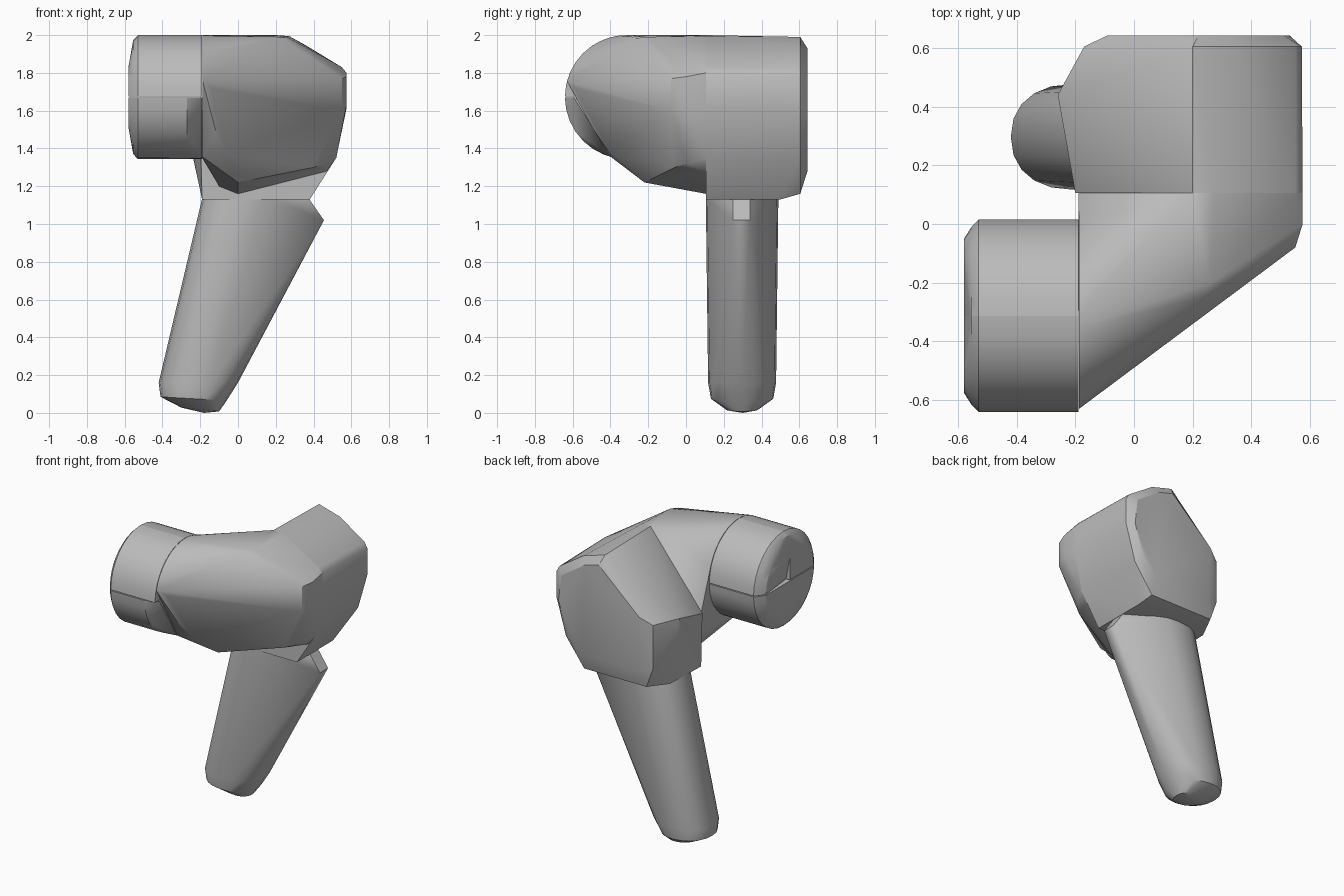
import bpy, bmesh
from math import sin, cos, pi, radians, copysign

cube = bpy.data.objects.get("Cube")
if cube:
    bpy.data.objects.remove(cube, do_unlink=True)

grey = bpy.data.materials.new("plain_grey")
grey.use_nodes = True
colour = (0.5, 0.5, 0.5, 1)
grey.diffuse_color = colour
grey.node_tree.nodes["Principled BSDF"].inputs["Base Color"].default_value = colour


def hull(name, points, angle=30):
    """Convex solid wrapped around a set of points."""
    bm = bmesh.new()
    for p in points:
        bm.verts.new(p)
    res = bmesh.ops.convex_hull(bm, input=bm.verts[:])
    junk = {g for g in res["geom_interior"] + res["geom_unused"]
            if isinstance(g, bmesh.types.BMVert)}
    bmesh.ops.delete(bm, geom=list(junk), context="VERTS")
    bmesh.ops.dissolve_limit(bm, angle_limit=radians(1), verts=bm.verts[:], edges=bm.edges[:])
    bmesh.ops.recalc_face_normals(bm, faces=bm.faces[:])
    me = bpy.data.meshes.new(name)
    bm.to_mesh(me)
    bm.free()
    me.materials.append(grey)
    ob = bpy.data.objects.new(name, me)
    bpy.context.collection.objects.link(ob)
    bpy.ops.object.select_all(action="DESELECT")
    ob.select_set(True)
    bpy.context.view_layer.objects.active = ob
    bpy.ops.object.shade_smooth_by_angle(angle=radians(angle))


# Nozzle axis, radius and half the seam between its halves
NY, NZ, NR, GAP = -0.313, 1.672, 0.328, 0.003


def arc(x, r, start, end, n, low=-1, high=1):
    """Arc in the yz plane around the nozzle axis, with its height clamped."""
    angles = [radians(start + (end - start) * i / n) for i in range(n + 1)]
    return [(x, NY + r * cos(a), NZ + min(max(r * sin(a), low), high)) for a in angles]


def nozzle_piece(name, start, end, n, core, inner_start):
    lower = start == 180
    low, high = (-1, -GAP) if lower else (GAP, 1)
    pts = arc(-0.19, NR, inner_start, end, n, low, high)
    for x, r in ((-0.27, 1), (-0.53, 1), (-0.555, 0.92)):
        pts += arc(x, r * NR, start, end, n, low, high)
    pts += arc(-0.58, 0.8 * NR, start, end, n, max(low, -0.16), min(high, 0.16))
    seam = NZ - GAP if lower else NZ + GAP
    pts += [(x, NY, seam) for x in (-0.19, core)]
    if lower:
        pts.append((-0.19, NY - 0.28, seam))
    hull(name, pts)


# Nozzle: lower half trimmed by the elbow, upper half with a notch near the axis
nozzle_piece("nozzle_lower", 180, 360, 16, -0.58, 255)
nozzle_piece("nozzle_upper_front", 90, 180, 8, -0.58, 90)
nozzle_piece("nozzle_upper_back", 0, 90, 8, -0.55, 0)

# Elbow: mostly round at the nozzle, polygonal where it meets the housing
joint = [(0.2, 2), (0.27, 1.995), (0.55, 1.83), (0.575, 1.8), (0.575, 1.62), (0.52, 1.35),
         (0.47, 1.28), (0, 1.16), (-0.1, 1.2), (-0.19, 1.35), (-0.19, 1.5)]
elbow = [(x, 0.105, z) for x, z in joint]
elbow += arc(-0.187, NR, 255, 525, 28)
elbow += [(0.575, 0, 1.78), (0.575, 0, 1.63), (0.55, -0.08, 1.77), (0.55, -0.08, 1.6),
          (0.26, -0.2, 1.99), (0.23, -0.25, 1.985), (0.05, -0.37, 1.96),
          (-0.14, -0.59, 1.72), (-0.12, -0.49, 1.5), (-0.06, -0.4, 1.37),
          (0, -0.22, 1.22), (0.4, -0.06, 1.3), (0.47, 0, 1.32)]
hull("elbow", elbow)

# Housing: faceted block with a ridge along the top
front = [(0.2, 2), (0.27, 1.995), (0.55, 1.83), (0.575, 1.8), (0.575, 1.62), (0.52, 1.35),
         (0.38, 1.13), (-0.19, 1.13), (-0.2, 1.5)]
back = [(0.2, 1.99), (0.36, 1.945), (0.55, 1.82), (0.572, 1.78), (0.572, 1.6), (0.5, 1.35),
        (0.36, 1.16), (-0.12, 1.16), (-0.17, 1.3), (-0.17, 1.6)]
cap = [(0.22, 1.93), (0.33, 1.9), (0.51, 1.78), (0.53, 1.6), (0.45, 1.36),
       (0.36, 1.28), (-0.07, 1.28), (-0.09, 1.65)]
housing = [(x, 0.105, z) for x, z in front]
housing += [(x, 0.605, z) for x, z in back]
housing += [(x, 0.643, z) for x, z in cap]
housing += [(-0.26, 0.44, 1.61), (-0.255, 0.44, 1.43), (-0.225, 0.44, 1.32),
            (-0.19, 0.45, 1.14), (0.38, 0.5, 1.13)]
hull("housing", housing)


def oval(cx, rx, ry, z, power, tilt=0.0, n=20):
    """Rounded rectangle ring, optionally sloping along x."""
    out = []
    for i in range(n):
        c, s = cos(2 * pi * i / n), sin(2 * pi * i / n)
        ex = copysign(abs(c) ** power, c)
        ey = copysign(abs(s) ** power, s)
        out.append((cx + rx * ex, 0.297 + ry * ey, z + tilt * ex))
    return out


# Handle: slanted tapering grip with a narrow pointed heel
grip = oval(0.04, 0.23, 0.192, 1.135, 0.85)
grip += oval(-0.21, 0.21, 0.18, 0.16, 0.9)
grip += oval(-0.235, 0.175, 0.165, 0.075, 0.9, -0.01)
grip += oval(-0.2, 0.1, 0.085, 0.018, 0.9, -0.01)
for y in (0.25, 0.34):
    grip += [(0.455, y, 1.02), (0.375, y, 1.135)]
grip.append((-0.18, 0.3, 0))
hull("handle", grip)
